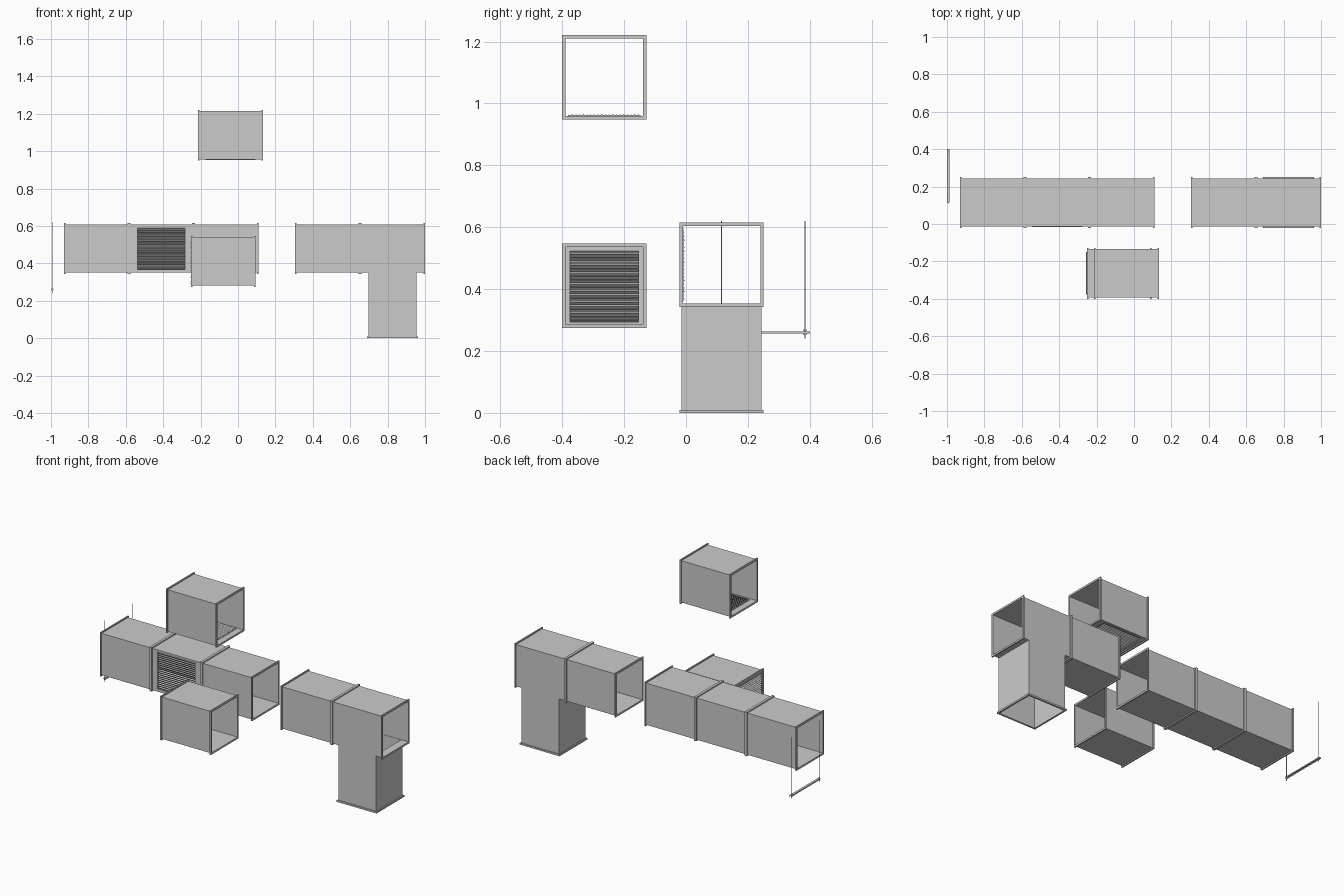
import bpy, bmesh
from math import radians
from mathutils import Matrix, Vector

if "Cube" in bpy.data.objects:
    bpy.data.objects.remove(bpy.data.objects["Cube"])

L, W, T, F = 0.347, 0.258, 0.004, 0.272      # module length, duct width, sheet, flange width
IN = W - 2 * T
FT = 0.008                                   # flange thickness
CYC = Matrix(((0, 0, 1, 0), (1, 0, 0, 0), (0, 1, 0, 0), (0, 0, 0, 1)))  # local z -> world x


def move(x, y, z):
    return Matrix.Translation((x, y, z))


def rot_x(deg):
    return Matrix.Rotation(radians(deg), 4, 'X')


def box(bm, m, c, s):
    bmesh.ops.create_cube(bm, size=1, matrix=m @ move(*c) @ Matrix.Diagonal((*s, 1)))


def ring(bm, m, outer, inner, z0, z1):
    """Rectangular frame in local XY, extruded from z0 to z1."""
    loops = []
    for (w, h), z in ((outer, z0), (outer, z1), (inner, z1), (inner, z0)):
        loops.append([bm.verts.new(m @ Vector((sx * w / 2, sy * h / 2, z)))
                      for sx, sy in ((-1, -1), (1, -1), (1, 1), (-1, 1))])
    for a in range(4):
        p, q = loops[a], loops[(a + 1) % 4]
        for i in range(4):
            j = (i + 1) % 4
            bm.faces.new((p[i], p[j], q[j], q[i]))


def finish(name, bm):
    bmesh.ops.recalc_face_normals(bm, faces=bm.faces)
    me = bpy.data.meshes.new(name)
    bm.to_mesh(me)
    bm.free()
    ob = bpy.data.objects.new(name, me)
    bpy.context.collection.objects.link(ob)


def flanges(bm, m, length):
    for z in (-length / 2, length / 2 - FT):
        ring(bm, m, (F, F), (IN, IN), z, z + FT)


def duct(name, c, turn=0, hole=None):
    """Flanged duct along x; an optional hole is cut in the wall facing turned +z."""
    bm = bmesh.new()
    if hole is None:
        ring(bm, move(*c) @ CYC, (W, W), (IN, IN), -L / 2, L / 2)
    else:
        m = move(*c) @ rot_x(turn)
        for s in (-1, 1):
            box(bm, m, (0, s * (W - T) / 2, 0), (L, T, W))
        box(bm, m, (0, 0, -(W - T) / 2), (L, IN, T))
        ring(bm, m, (L, IN), hole, W / 2 - T, W / 2)
    flanges(bm, move(*c) @ CYC, L)
    finish(name, bm)


def grille(name, m, w, h, n=19):
    """Thin border and tilted slats, lying in local XY."""
    bm = bmesh.new()
    ring(bm, m, (w + 0.008, h + 0.008), (w - 0.004, h - 0.004), -0.006, 0.003)
    for i in range(n):
        y = -h / 2 + (i + 0.5) * h / n
        box(bm, m @ move(0, y, -0.005) @ rot_x(45), (0, 0, 0), (w, 0.014, 0.0015))
    finish(name, bm)


# Long run of three ducts, the middle one with a side vent
Y, Z = 0.115, 0.479
x0 = -0.931 + L / 2
duct("long_run_duct_left", (x0, Y, Z))
vent = (0.26, 0.226)
duct("side_vent_duct", (x0 + L, Y, Z), 90, vent)
grille("side_vent_grille", move(x0 + L, Y, Z) @ rot_x(90) @ move(0, 0, W / 2), *vent)
duct("long_run_duct_right", (x0 + 2 * L, Y, Z))

# Short run with a downward branch
duct("short_run_duct", (1 - 1.5 * L, Y, Z))
tx = 1 - L / 2
duct("tee_duct", (tx, Y, Z), 180, (IN - 0.004, IN - 0.004))
bm = bmesh.new()
top = Z - W / 2
ring(bm, move(tx, Y, 0), (W, W), (IN, IN), 0, top)
ring(bm, move(tx, Y, 0), (F, F), (IN, IN), 0, 0.01)
finish("branch_duct", bm)

# Raised duct with a floor vent
C = (-0.04, -0.264, 1.085)
duct("floor_vent_duct", C, 180, vent)
grille("floor_vent_grille", move(*C) @ rot_x(180) @ move(0, 0, W / 2), *vent)

# Low duct closed at its left end by a vent
D = (-0.079, -0.264, 0.411)
duct("end_vent_duct", D)
end = move(D[0] - L / 2 + 0.006, D[1], D[2] - 0.004) @ CYC
grille("end_vent_grille", end, 0.226, 0.238, 20)
bm = bmesh.new()
ring(bm, move(D[0] - L / 2 + 0.004, D[1], D[2]) @ CYC, (IN, IN), (0.226, 0.234), 0, 0.004)
finish("end_vent_plate", bm)

# Trapeze hanger: channel bar, two threaded rods with nuts
hx = -0.993
bm = bmesh.new()
box(bm, move(hx, 0.2575, 0.26), (0, 0, 0.003), (0.014, 0.285, 0.0015))
for s in (-1, 1):
    box(bm, move(hx, 0.2575, 0.26), (s * 0.006, 0, 0), (0.002, 0.285, 0.007))
finish("hanger_bar", bm)
for side, y in (("front", 0.115), ("back", 0.385)):
    bm = bmesh.new()
    for z, d, r, n in ((0.43, 0.38, 0.002, 8), (0.254, 0.004, 0.005, 6), (0.267, 0.004, 0.005, 6)):
        bmesh.ops.create_cone(bm, cap_ends=True, segments=n, radius1=r, radius2=r,
                              depth=d, matrix=move(hx, y, z))
    finish("hanger_rod_" + side, bm)
